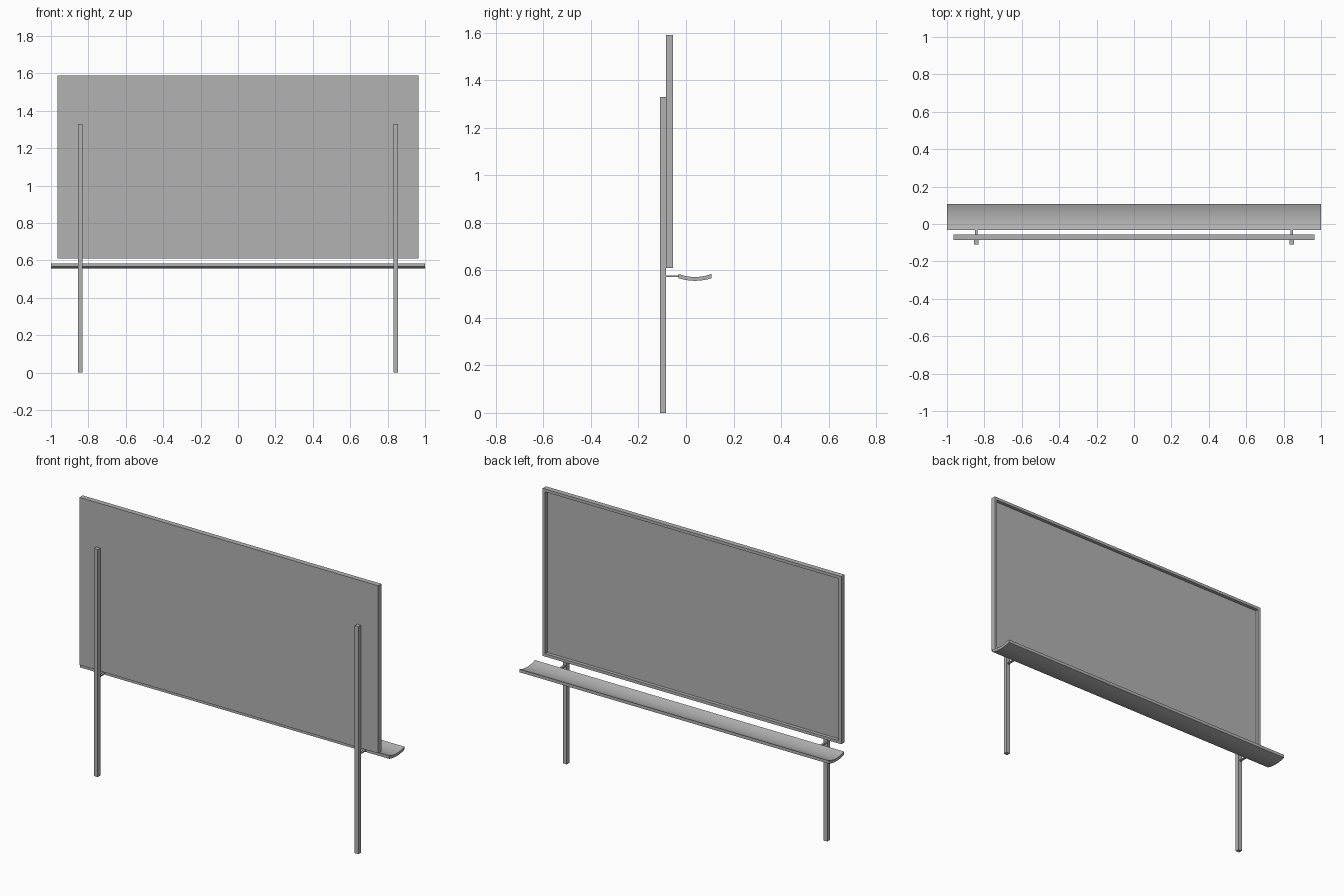
import bpy, bmesh, math

cube = bpy.data.objects.get("Cube")
if cube:
    bpy.data.objects.remove(cube, do_unlink=True)

grey = bpy.data.materials.new("plain_grey")
grey.use_nodes = True
GREY = (0.45, 0.45, 0.45, 1)
grey.diffuse_color = GREY
grey.node_tree.nodes["Principled BSDF"].inputs["Base Color"].default_value = GREY


def finish(name, bm):
    bmesh.ops.recalc_face_normals(bm, faces=bm.faces)
    mesh = bpy.data.meshes.new(name)
    bm.to_mesh(mesh)
    bm.free()
    mesh.materials.append(grey)
    obj = bpy.data.objects.new(name, mesh)
    bpy.context.collection.objects.link(obj)
    return obj


def box_mesh(x, y, z):
    """Box between the (low, high) limits on each axis."""
    bm = bmesh.new()
    bmesh.ops.create_cube(bm, size=1)
    for v in bm.verts:
        v.co = [lim[0] if c < 0 else lim[1] for c, lim in zip(v.co, (x, y, z))]
    return bm


# Board with a raised rim around a recessed panel at the back
bm = box_mesh((-0.966, 0.966), (-0.085, -0.055), (0.61, 1.59))
bm.normal_update()
panel = [f for f in bm.faces if f.normal.y > 0.9]
bmesh.ops.inset_region(bm, faces=panel, thickness=0.024)
ring = bmesh.ops.extrude_face_region(bm, geom=panel)
bmesh.ops.delete(bm, geom=panel, context="FACES_ONLY")
moved = [g for g in ring["geom"] if isinstance(g, bmesh.types.BMVert)]
bmesh.ops.translate(bm, verts=moved, vec=(0, -0.02, 0))
finish("board", bm)

# Posts and the arms that carry the shelf
for side, x in (("left", 0.843), ("right", -0.843)):
    finish(side + "_post", box_mesh((x - 0.012, x + 0.012), (-0.109, -0.085), (0, 1.33)))
    finish(side + "_arm", box_mesh((x - 0.006, x + 0.006), (-0.086, -0.028), (0.571, 0.578)))

# Shelf: a shallow trough of even thickness, swept along x
STEPS = 16
MIDDLE, HALF = 0.038, 0.07


def trough(low, high):
    pts = []
    for i in range(STEPS + 1):
        t = 2 * i / STEPS - 1
        pts.append((MIDDLE + HALF * t, low + (high - low) * t * t))
    return pts


bm = bmesh.new()
profile = trough(0.572, 0.585) + trough(0.556, 0.567)[::-1]
end = bm.faces.new([bm.verts.new((-1, y, z)) for y, z in profile])
sweep = bmesh.ops.extrude_face_region(bm, geom=[end])
moved = [g for g in sweep["geom"] if isinstance(g, bmesh.types.BMVert)]
bmesh.ops.translate(bm, verts=moved, vec=(2, 0, 0))
shelf = finish("shelf", bm)

bpy.ops.object.select_all(action="DESELECT")
shelf.select_set(True)
bpy.context.view_layer.objects.active = shelf
bpy.ops.object.shade_smooth_by_angle(angle=math.radians(30))
